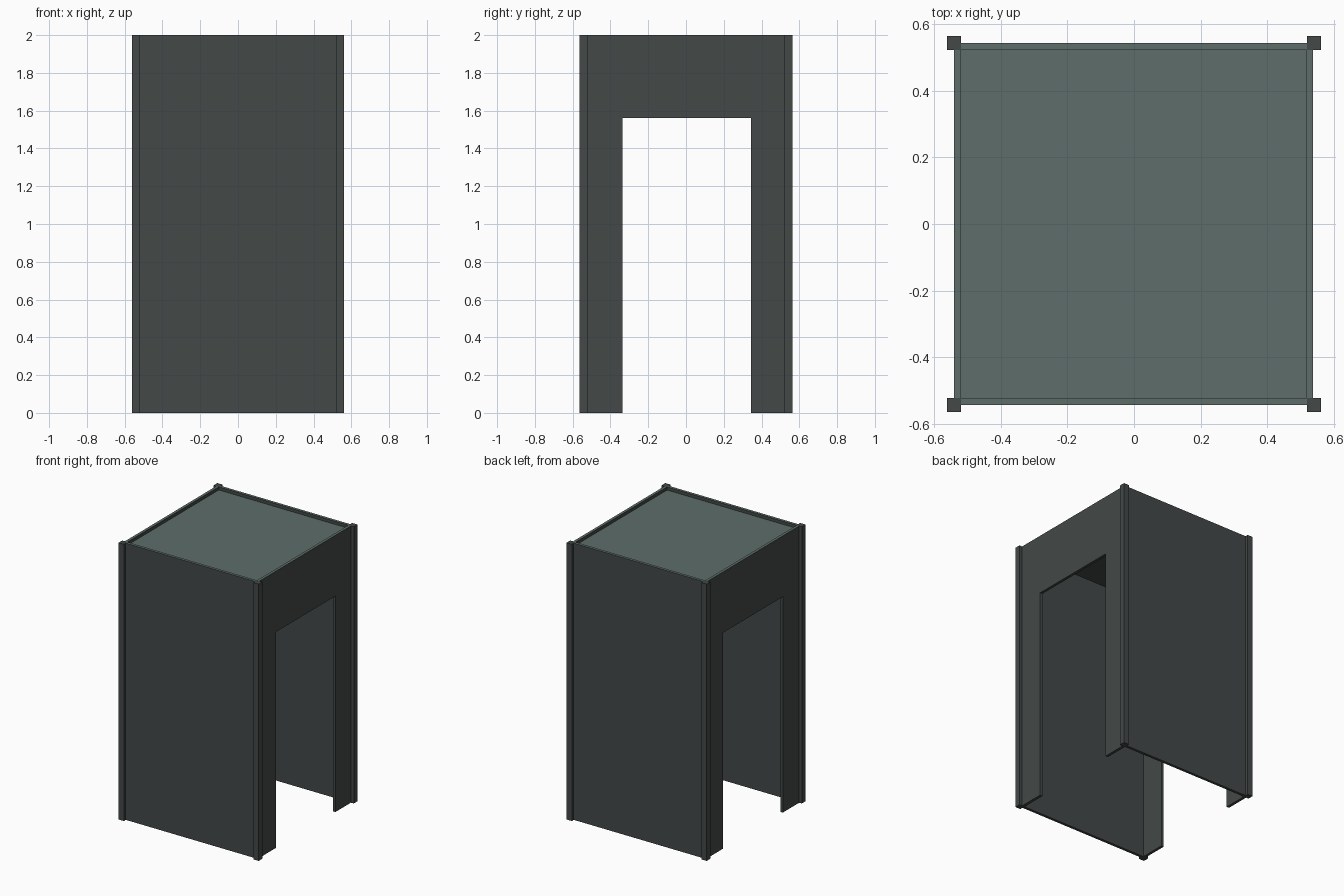
import bpy, bmesh

if "Cube" in bpy.data.objects:
    bpy.data.objects.remove(bpy.data.objects["Cube"])


def material(name, color):
    m = bpy.data.materials.new(name)
    m.diffuse_color = (*color, 1)
    m.use_nodes = True
    m.node_tree.nodes["Principled BSDF"].inputs["Base Color"].default_value = m.diffuse_color
    return m


dark = material("dark grey", (0.056, 0.066, 0.064))
light = material("grey green", (0.112, 0.155, 0.143))


def finish(name, bm, light_top):
    """Turn a bmesh into an object; upward faces near the top may be light."""
    bmesh.ops.recalc_face_normals(bm, faces=bm.faces)
    for f in bm.faces:
        up = f.normal.z > 0.9 and f.calc_center_median().z > 1.9
        f.material_index = int(light_top and up)
    mesh = bpy.data.meshes.new(name)
    bm.to_mesh(mesh)
    bm.free()
    mesh.materials.append(dark)
    mesh.materials.append(light)
    obj = bpy.data.objects.new(name, mesh)
    bpy.context.collection.objects.link(obj)
    return obj


def box(name, lo, hi, light_top=True):
    bm = bmesh.new()
    bmesh.ops.create_cube(bm, size=1)
    for v in bm.verts:
        v.co = [hi[i] if v.co[i] > 0 else lo[i] for i in range(3)]
    return finish(name, bm, light_top)


def doorway_wall(name, x0, x1):
    """Extrude an upside-down U outline along x."""
    outline = [(-0.525, 0), (-0.335, 0), (-0.335, 1.56), (0.345, 1.56),
               (0.345, 0), (0.525, 0), (0.525, 2), (-0.525, 2)]
    bm = bmesh.new()
    face = bm.faces.new([bm.verts.new((x0, y, z)) for y, z in outline])
    ext = bmesh.ops.extrude_face_region(bm, geom=[face], use_keep_orig=True)
    verts = [g for g in ext["geom"] if isinstance(g, bmesh.types.BMVert)]
    bmesh.ops.translate(bm, verts=verts, vec=(x1 - x0, 0, 0))
    return finish(name, bm, True)


# Corner posts
for sx, xn in ((-1, "left"), (1, "right")):
    for sy, yn in ((-1, "front"), (1, "back")):
        xs = sorted((sx * 0.518, sx * 0.56))
        ys = sorted((sy * 0.522, sy * 0.564))
        box(f"{yn}_{xn}_post", (xs[0], ys[0], 0), (xs[1], ys[1], 2), False)

# Solid front and back walls
box("front_wall", (-0.519, -0.542, 0), (0.519, -0.522, 2))
box("back_wall", (-0.519, 0.522, 0), (0.519, 0.542, 2))

# Side walls with doorways
doorway_wall("left_wall", -0.539, -0.519)
doorway_wall("right_wall", 0.517, 0.537)

# Roof panel set slightly below the wall tops
box("roof", (-0.519, -0.522, 1.957), (0.518, 0.522, 1.977))
